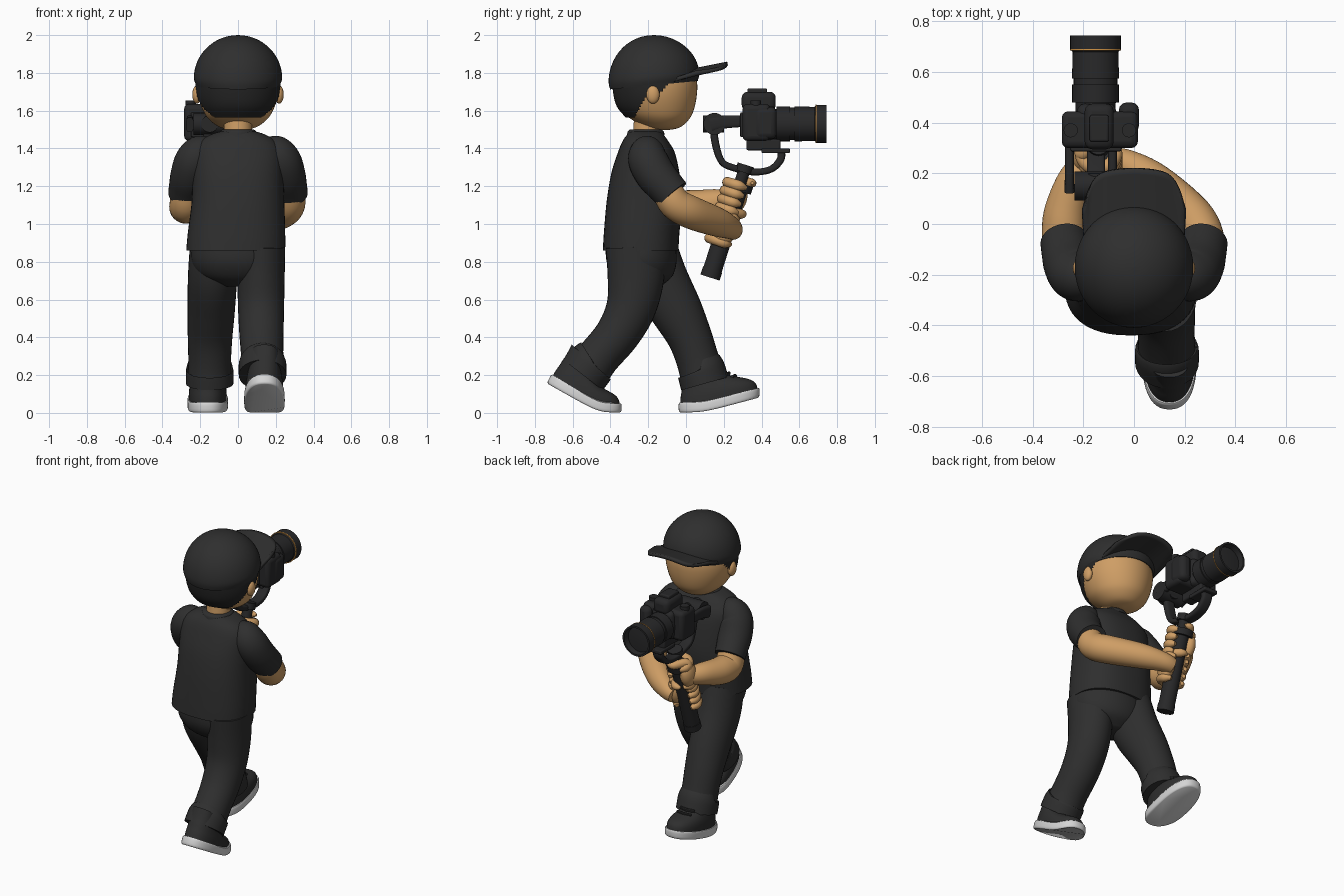
import bpy, bmesh, math
from mathutils import Vector, Matrix

if "Cube" in bpy.data.objects:
    bpy.data.objects.remove(bpy.data.objects["Cube"])

X, Y, Z = Vector((1, 0, 0)), Vector((0, 1, 0)), Vector((0, 0, 1))


def material(name, rgb):
    m = bpy.data.materials.new(name)
    m.diffuse_color = (*rgb, 1)
    m.use_nodes = True
    m.node_tree.nodes["Principled BSDF"].inputs["Base Color"].default_value = m.diffuse_color
    return m


CLOTH = material("black cloth", (0.028, 0.028, 0.028))
GEAR = material("gear black", (0.021, 0.021, 0.022))
HAIR = material("dark hair", (0.018, 0.018, 0.018))
SKIN = material("tan skin", (0.62, 0.34, 0.13))
SOLE = material("light sole", (0.66, 0.66, 0.66))
RING = material("orange ring", (0.65, 0.3, 0.06))


def finish(name, bm, mat):
    bmesh.ops.recalc_face_normals(bm, faces=bm.faces)
    me = bpy.data.meshes.new(name)
    bm.to_mesh(me)
    bm.free()
    me.materials.append(mat)
    ob = bpy.data.objects.new(name, me)
    bpy.context.collection.objects.link(ob)
    return ob


def spline(pts, steps):
    """Catmull-Rom through points of any dimension."""
    out = []
    for i in range(len(pts) - 1):
        a, b, c, d = (pts[max(i - 1, 0)], pts[i], pts[i + 1], pts[min(i + 2, len(pts) - 1)])
        for s in range(steps):
            t = s / steps
            out.append([0.5 * (2 * q + (r - p) * t + (2 * p - 5 * q + 4 * r - w) * t * t
                               + (3 * q - p - 3 * r + w) * t ** 3) for p, q, r, w in zip(a, b, c, d)])
    return out + [list(pts[-1])]


def loft(name, pts, mat, frame=None, n=32, steps=5, p=2.0, warp=None, keep=None):
    """Skin rings (x, y, z, radius_a, radius_b); frame fixes the ring plane."""
    pts = [q if len(q) == 5 else (*q, q[3]) for q in pts]
    rows = spline(pts, steps)
    bm, rings, u = bmesh.new(), [], None
    for i, r in enumerate(rows):
        if frame:
            u, v = frame
        else:
            t = (Vector(rows[min(i + 1, len(rows) - 1)][:3]) - Vector(rows[max(i - 1, 0)][:3])).normalized()
            u = u or (X if abs(t.x) < 0.8 else Z)
            u = (u - t * u.dot(t)).normalized()
            v = t.cross(u)
        ring = []
        for k in range(n):
            c, s = math.cos(2 * math.pi * k / n), math.sin(2 * math.pi * k / n)
            c, s = (math.copysign(abs(w) ** (2 / p), w) for w in (c, s))
            co = Vector(r[:3]) + u * c * max(r[3], .001) + v * s * max(r[4], .001)
            ring.append(bm.verts.new(warp(co) if warp else co))
        rings.append(ring)
    for a, b in zip(rings, rings[1:]):
        for k in range(n):
            bm.faces.new((a[k], a[(k + 1) % n], b[(k + 1) % n], b[k]))
    if keep:
        bmesh.ops.delete(bm, geom=[f for f in bm.faces if not keep(f.calc_center_median())], context='FACES')
    else:
        bm.faces.new(rings[0])
        bm.faces.new(rings[-1])
    return finish(name, bm, mat)


def rod(name, a, b, r, mat, n=28):
    return loft(name, [(*a, r), (*b, r)], mat, steps=1, n=n)


def ball(name, co, size, mat, rot=None):
    bm = bmesh.new()
    m = Matrix.Translation(co) @ (rot or Matrix()) @ Matrix.Diagonal((*size, 1))
    bmesh.ops.create_uvsphere(bm, u_segments=28, v_segments=16, radius=1, matrix=m)
    return finish(name, bm, mat)


def box(name, lo, hi, mat, bevel=0.015):
    bm = bmesh.new()
    lo, hi = Vector(lo), Vector(hi)
    bmesh.ops.create_cube(bm, size=1, matrix=Matrix.Translation((lo + hi) / 2) @ Matrix.Diagonal((*(hi - lo), 1)))
    ob = finish(name, bm, mat)
    b = ob.modifiers.new("bevel", 'BEVEL')
    b.width, b.segments = bevel, 3
    return ob


# Shirt and neck
loft("shirt", [(-.012, -.24, .86, .262, .2), (-.008, -.235, .95, .258, .2), (0, -.22, 1.12, .245, .2),
               (0, -.215, 1.27, .24, .18), (0, -.21, 1.38, .235, .15), (0, -.215, 1.44, .2, .12),
               (0, -.215, 1.475, .14, .095), (0, -.215, 1.492, .085, .08)], CLOTH, (X, Y), 48, p=2.4)
loft("neck", [(0, -.21, 1.42, .075), (0, -.2, 1.56, .075)], SKIN, (X, Y))
loft("collar", [(0, -.213, 1.47, .1), (0, -.213, 1.49, .095), (0, -.213, 1.5, .084)], CLOTH, (X, Y))

# Head, hair and ears
loft("head", [(0, -.11, 1.497, .01, .01), (0, -.12, 1.51, .09, .085), (0, -.135, 1.55, .15, .148), (0, -.15, 1.6, .185, .19),
              (0, -.16, 1.68, .212, .217), (0, -.165, 1.76, .215, .222), (0, -.165, 1.85, .19, .19)], SKIN, (X, Y), 48)
loft("hair", [(0, -.152, 1.565, .175, .168), (0, -.16, 1.62, .205, .205), (0, -.165, 1.69, .223, .22),
              (0, -.168, 1.8, .226, .228)], HAIR, (X, Y), 96, 8,
     keep=lambda c: c.y < -.27 + (c.z - 1.57) * .55 or (c.z > 1.69 and c.y < -.17 + (c.z - 1.66) * .9 and c.y < -.08))
for s in (-1, 1):
    ball("ear", (s * .218, -.175, 1.685), (.024, .035, .048), SKIN)

# Cap with visor
dome = [(0, -.17, 1.735, .222, .232)] + [
    (0, -.17, 1.77 + .23 * math.sin(a), .234 * math.cos(a), .24 * math.cos(a))
    for a in (math.radians(i * 11.25) for i in range(9))]
loft("cap", dome, CLOTH, (X, Y), 48, 3,
     warp=lambda c: Vector((c.x, c.y, c.z + .09 * (c.y + .17) * (2 - c.z) / .25)))
bm = bmesh.new()
grid = []
for i in range(25):
    u = i / 12 - 1
    y0 = -.19 + .235 * math.sqrt(1 - (.2 * u / .233) ** 2)
    y1 = .22 - .035 * u * u - .13 * u ** 8
    grid.append([bm.verts.new((.2 * u, y0 + (y1 - y0) * v, 1.815 + .035 * v - (.055 - .01 * v) * u * u))
                 for v in (j / 8 for j in range(9))])
for a, b in zip(grid, grid[1:]):
    for j in range(8):
        bm.faces.new((a[j], b[j], b[j + 1], a[j + 1]))
sol = finish("cap_visor", bm, CLOTH).modifiers.new("thickness", 'SOLIDIFY')
sol.thickness, sol.offset = .02, 0

# Sleeves and arms
for s in (-1, 1):
    loft("sleeve", [(s * .13, -.2, 1.41, .05), (s * .19, -.205, 1.385, .09), (s * .228, -.2, 1.335, .105),
                    (s * .252, -.16, 1.26, .105), (s * .268, -.105, 1.195, .098), (s * .275, -.07, 1.155, .095)], CLOTH)
loft("right_arm", [(.268, -.11, 1.2, .08), (.272, -.06, 1.11, .085), (.225, .03, 1.06, .087),
                   (.08, .165, 1.01, .077), (-.03, .235, .98, .06), (-.09, .25, .965, .05)], SKIN)
loft("left_arm", [(-.268, -.11, 1.2, .08), (-.275, -.06, 1.1, .088), (-.272, .04, 1.095, .085),
                  (-.24, .16, 1.115, .07), (-.2, .235, 1.12, .055), (-.18, .27, 1.12, .045)], SKIN)

# Stabiliser handle
BASE, TOP = Vector((-.14, .13, .725)), Vector((-.14, .31, 1.29))
AX = (TOP - BASE).normalized()
SIDE = AX.cross(X).normalized()


def on(t):
    return BASE.lerp(TOP, t)


rod("handle", on(0), on(.8), .05, GEAR)
rod("handle_foot", on(-.015), on(.06), .053, GEAR)
rod("handle_collar", on(.8), on(.87), .072, GEAR)
rod("handle_neck", on(.85), on(1.02), .032, GEAR)


# Hands wrapped round the handle
def hand(name, t0, s):
    for k in range(4):
        c = on(t0 + .078 * k)
        arc = []
        for j in range(9):
            a = math.radians(-50 + j * 33)
            d = X * s * math.cos(a) - SIDE * math.sin(a)
            arc.append((*(c + d * .066), .012 if j in (0, 8) else .028))
        loft(name + "_finger", arc, SKIN, n=14, steps=3)
    c = on(t0 + .117) + X * s * .06
    ball(name + "_palm", c, (.045, .062, .085), SKIN, Matrix.Rotation(-math.atan2(AX.y, AX.z), 4, 'X'))
    c = on(t0 + .26)
    loft(name + "_thumb", [(*(c + X * s * .07 - Z * .05), .025), (*(c + X * s * .06 - SIDE * .01), .028),
                           (*(c + X * s * .01 + Y * .06), .025), (*(c - X * s * .03 + Y * .065), .008)], SKIN, n=14)


hand("right_hand", .32, 1)
hand("left_hand", .61, -1)

# Stabiliser arms and motors
loft("cradle_arm", [(-.15, .145, 1.53, .035, .02), (-.15, .155, 1.43, .035, .02), (-.15, .19, 1.33, .035, .018),
                    (-.15, .26, 1.295, .035, .018), (-.15, .36, 1.275, .035, .018), (-.15, .45, 1.29, .035, .018),
                    (-.15, .5, 1.34, .035, .02), (-.15, .505, 1.385, .035, .02)], GEAR, p=3.5)
rod("pan_motor", on(.97), on(1.04), .045, GEAR)
rod("roll_motor", (-.235, .15, 1.53), (-.07, .15, 1.53), .058, GEAR)
rod("roll_motor_cap", (-.15, .09, 1.53), (-.15, .2, 1.53), .045, GEAR)
for x in (-.255, -.085):
    loft("side_arm", [(x, .13, 1.525, .02, .04), (x, .2, 1.54, .018, .035), (x, .32, 1.545, .018, .03)], GEAR, p=3)
box("mount_plate", (-.2, .4, 1.375), (-.1, .55, 1.4), GEAR, .006)
box("mount_block", (-.19, .32, 1.39), (-.11, .5, 1.45), GEAR, .01)

# Camera
box("camera_body", (-.285, .3, 1.44), (.015, .445, 1.635), GEAR, .025)
box("camera_grip", (-.06, .36, 1.45), (.02, .48, 1.62), GEAR, .03)
box("camera_front", (-.225, .4, 1.445), (-.07, .475, 1.63), GEAR, .03)
box("viewfinder_hump", (-.195, .295, 1.6), (-.08, .475, 1.7), GEAR, .03)
box("hot_shoe", (-.175, .325, 1.69), (-.1, .43, 1.718), GEAR, .008)
box("rear_screen", (-.25, .287, 1.46), (-.05, .31, 1.59), GEAR, .006)
for x in (-.25, -.02):
    rod("camera_dial", (x, .37, 1.62), (x, .37, 1.655), .028, GEAR, 20)
prof = [(.44, .078), (.48, .08), (.48, .092), (.55, .092), (.55, .086), (.575, .086), (.575, .093),
        (.68, .09), (.69, .1), (.745, .1), (.745, .088), (.71, .082), (.715, .03)]
loft("lens", [(-.152, y, 1.53, r) for y, r in prof], GEAR, (X, Z), 40, 1)
rod("lens_ring", (-.152, .686, 1.53), (-.152, .692, 1.53), .1015, RING, 40)

# Trousers
loft("trouser_hips", [(0, -.24, .9, .245, .185), (0, -.235, .8, .245, .185), (0, -.225, .72, .2, .15),
                      (0, -.22, .67, .08, .08)], CLOTH, (X, Y), 40)
loft("front_trouser_leg", [(-.13, -.2, .88, .125, .15), (-.135, -.15, .72, .13, .155), (-.142, -.05, .54, .125, .137),
                           (-.148, .02, .4, .118, .118), (-.15, .065, .27, .113, .113), (-.15, .098, .16, .118, .122)], CLOTH)
loft("back_trouser_leg", [(.125, -.27, .88, .125, .155), (.122, -.265, .72, .125, .15), (.122, -.29, .56, .122, .132),
                          (.124, -.36, .42, .117, .118), (.128, -.46, .3, .112, .113), (.13, -.53, .215, .118, .125)], CLOTH)
loft("front_cuff", [(-.15, .074, .235, .118, .12), (-.15, .08, .225, .126, .128), (-.15, .1, .155, .126, .13)], CLOTH)
loft("back_cuff", [(.13, -.49, .268, .118, .122), (.13, -.5, .258, .126, .13), (.13, -.545, .2, .126, .132)], CLOTH)


# Shoes: heel at local y 0, toe at 0.43
def soft(d):
    return .5 * (d + math.sqrt(d * d + .003)) - .01


def front_warp(c):
    return Vector((c.x - .16, c.y - .04, c.z + .27 * soft(c.y - .13)))


def back_warp(c):
    lean = .5 * max(0, 1 - c.y / .33)
    return Vector((c.x + .14, -.74 + c.y * .93 + lean * c.z, c.z * .92 + .53 * max(0, soft(.3 - c.y))))


for side, w in (("front", front_warp), ("back", back_warp)):
    loft(side + "_shoe_sole", [(0, .215, .003, .1, .205), (0, .215, .012, .107, .213), (0, .215, .045, .107, .214),
                               (0, .215, .055, .104, .21)], SOLE, (X, Y), 48, 3, 2.4, w)
    loft(side + "_shoe_upper", [(0, .215, .045, .1, .205), (0, .21, .085, .1, .198), (0, .195, .115, .096, .178),
                                (0, .165, .145, .088, .145), (0, .135, .18, .08, .11), (0, .125, .24, .074, .098)],
         CLOTH, (X, Y), 48, 4, 2.3, w)
    for y, z in ((.325, .125), (.298, .15), (.265, .172)):
        loft(side + "_shoe_lace", [(-.05, y - .015, z, .01), (0, y, z, .012), (.05, y - .015, z, .01)],
             CLOTH, None, 10, 4, 2, w)

# Smooth shading with kept edges
bpy.ops.object.select_all(action='SELECT')
bpy.context.view_layer.objects.active = bpy.context.selected_objects[0]
bpy.ops.object.shade_smooth_by_angle(angle=math.radians(40))
